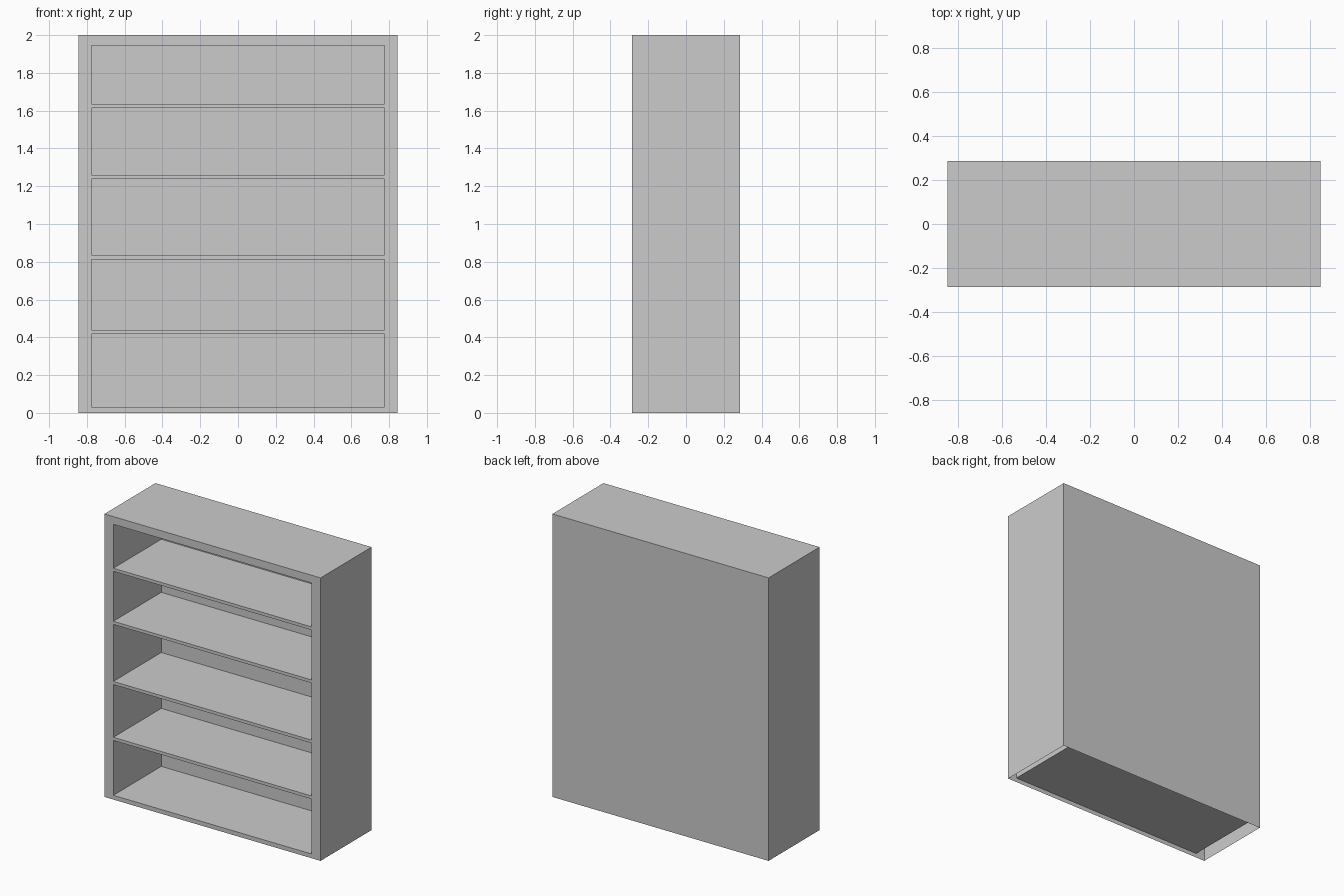
import bpy, bmesh
from mathutils import Vector

if "Cube" in bpy.data.objects:
    bpy.data.objects.remove(bpy.data.objects["Cube"])

W, D, H = 0.845, 0.285, 2.0              # half width, half depth, height
IN_X, IN_BOTTOM, IN_TOP = 0.775, 0.03, 1.945
IN_BACK = 0.25                           # back wall of the recess
SHELF_TOPS = [0.44, 0.835, 1.26, 1.635]
SHELF_THICK = 0.022


def new_object(name, bm):
    mesh = bpy.data.meshes.new(name)
    bm.to_mesh(mesh)
    bm.free()
    obj = bpy.data.objects.new(name, mesh)
    bpy.context.collection.objects.link(obj)
    return obj


def box(lo, hi):
    lo, hi = Vector(lo), Vector(hi)
    bm = bmesh.new()
    bmesh.ops.create_cube(bm, size=1)
    bmesh.ops.scale(bm, vec=hi - lo, verts=bm.verts)
    bmesh.ops.translate(bm, vec=(lo + hi) / 2, verts=bm.verts)
    bm.normal_update()
    return bm


# Cabinet: a thin shell, open underneath, with a recess in its front
bm = box((-W, -D, 0), (W, D, H))
bottom = [f for f in bm.faces if f.normal.z < -0.5]
bmesh.ops.delete(bm, geom=bottom, context='FACES_ONLY')
front = next(f for f in bm.faces if f.normal.y < -0.5)

# Front frame
bmesh.ops.inset_individual(bm, faces=[front], thickness=0.05)
for v in front.verts:
    v.co.x = IN_X if v.co.x > 0 else -IN_X
    v.co.z = IN_TOP if v.co.z > H / 2 else IN_BOTTOM

# Recess walls and back
bmesh.ops.inset_individual(bm, faces=[front], thickness=0.01)
for v in front.verts:
    v.co.x = IN_X if v.co.x > 0 else -IN_X
    v.co.z = IN_TOP if v.co.z > H / 2 else IN_BOTTOM
    v.co.y = IN_BACK
new_object("cabinet", bm)

# Shelves
for i, top in enumerate(SHELF_TOPS, 1):
    new_object(f"shelf_{i}", box((-IN_X, -D, top - SHELF_THICK), (IN_X, IN_BACK, top)))
